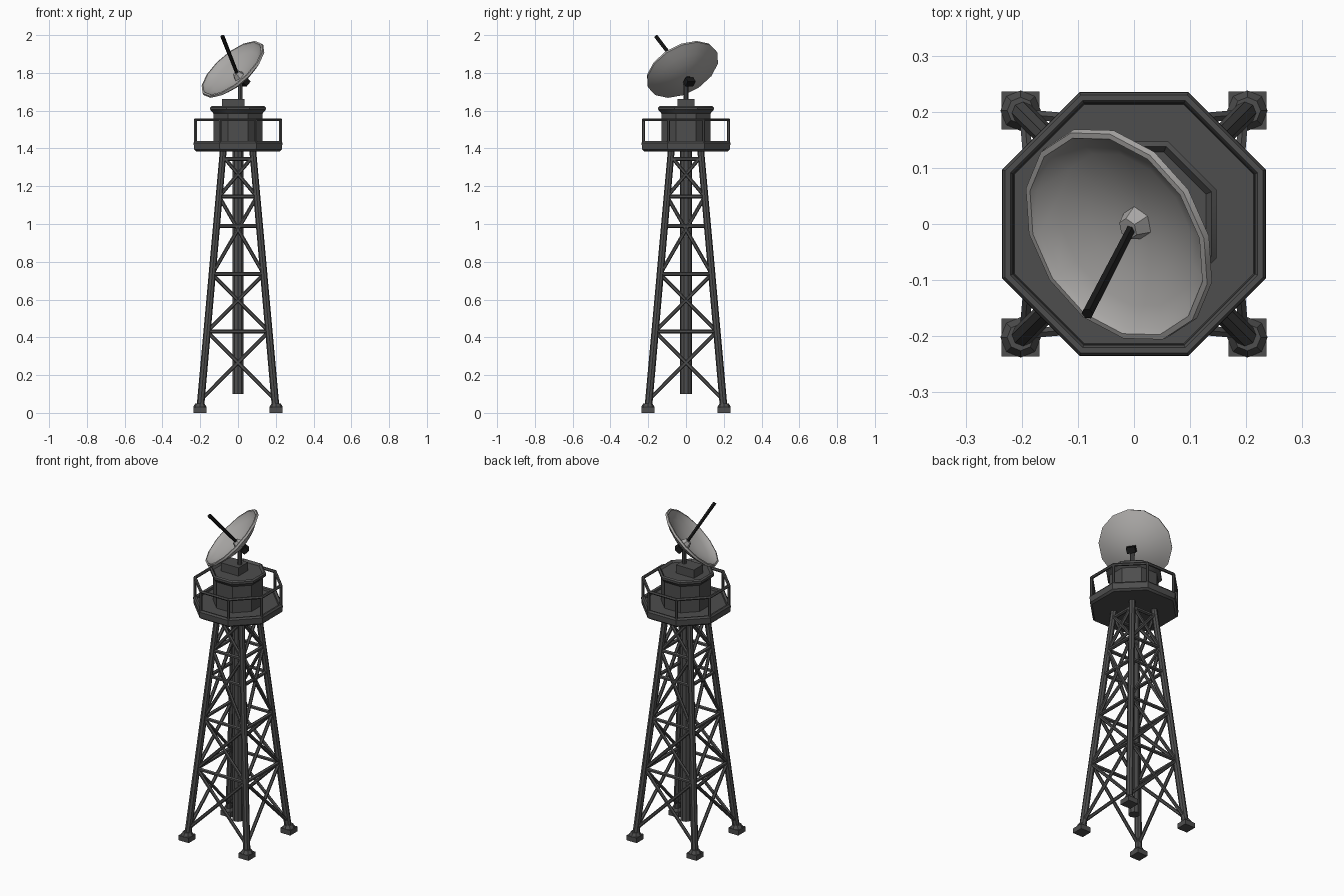
import bpy, bmesh, math
from mathutils import Vector, Matrix

if "Cube" in bpy.data.objects:
    bpy.data.objects.remove(bpy.data.objects["Cube"])

def material(name, c):
    m = bpy.data.materials.new(name)
    m.diffuse_color = (*c, 1)
    m.use_nodes = True
    m.node_tree.nodes["Principled BSDF"].inputs["Base Color"].default_value = m.diffuse_color
    return m

STEEL = material("dark grey steel", (0.075, 0.075, 0.075))
DISH = material("light grey dish", (0.40, 0.39, 0.38))
BLACK = material("black feed", (0.010, 0.010, 0.010))

def finish(name, bm, mat, angle=35):
    bmesh.ops.recalc_face_normals(bm, faces=bm.faces)
    me = bpy.data.meshes.new(name)
    bm.to_mesh(me)
    bm.free()
    me.materials.append(mat)
    ob = bpy.data.objects.new(name, me)
    bpy.context.collection.objects.link(ob)
    bpy.ops.object.select_all(action='DESELECT')
    ob.select_set(True)
    bpy.context.view_layer.objects.active = ob
    bpy.ops.object.shade_smooth_by_angle(angle=math.radians(angle))
    return ob

def rod(bm, a, b, r, r2=None, sides=6):
    a, b = Vector(a), Vector(b)
    d = b - a
    M = Matrix.Translation((a + b) / 2) @ d.to_track_quat('Z', 'Y').to_matrix().to_4x4()
    bmesh.ops.create_cone(bm, cap_ends=True, segments=sides, radius1=r,
                          radius2=r if r2 is None else r2, depth=d.length, matrix=M)

def box(bm, centre, size, rot=Matrix()):
    bmesh.ops.create_cube(bm, size=1, matrix=Matrix.Translation(centre) @ rot @ Matrix.Diagonal((*size, 1)))

def lathe(bm, profile, sides, M=Matrix(), phase=0.5, closed=False):
    """Revolve (radius, height) points; radius 0 becomes a pole."""
    rings = []
    for r, z in profile:
        if r == 0:
            rings.append([bm.verts.new(M @ Vector((0, 0, z)))] * sides)
        else:
            rings.append([bm.verts.new(M @ Vector((r * math.cos((i + phase) * math.tau / sides),
                          r * math.sin((i + phase) * math.tau / sides), z))) for i in range(sides)])
    pairs = list(zip(rings, rings[1:])) + ([(rings[-1], rings[0])] if closed else [])
    for p, q in pairs:
        for i in range(sides):
            j = (i + 1) % sides
            vs = list(dict.fromkeys([p[i], p[j], q[j], q[i]]))
            if len(vs) > 2:
                bm.faces.new(vs)

def half(z):                       # half width of the tapering tower
    return 0.202 + (0.078 - 0.202) * z / 1.39

def corner(k, z):
    h = half(z)
    return Vector([(h, h, z), (-h, h, z), (-h, -h, z), (h, -h, z)][k % 4])

# legs and feet
bm = bmesh.new()
for k in range(4):
    rod(bm, corner(k, 0.03), corner(k, 1.40), 0.020, 0.018, 8)
finish("tower_legs", bm, STEEL)
bm = bmesh.new()
for k in range(4):
    c = corner(k, 0)
    box(bm, (c.x, c.y, 0.015), (0.068, 0.068, 0.03))
    rod(bm, (c.x, c.y, 0.03), (c.x, c.y, 0.05), 0.036, 0.024, 8)
finish("feet", bm, STEEL)

# horizontal ties and crossed braces on the four sides
bm = bmesh.new()
for k in range(4):
    for z in (0.43, 0.735, 0.99, 1.145, 1.345):
        rod(bm, corner(k, z), corner(k + 1, z), 0.011)
    for lo, hi in ((0.07, 0.43), (0.43, 0.735), (0.735, 1.145), (1.145, 1.36)):
        rod(bm, corner(k, lo), corner(k + 1, hi), 0.010)
        rod(bm, corner(k + 1, lo), corner(k, hi), 0.010)
finish("braces", bm, STEEL)

# central service column
bm = bmesh.new()
rod(bm, (0, 0, 0.10), (0, 0, 1.41), 0.032, sides=10)
finish("central_column", bm, STEEL)

# octagonal platform with a raised lip
K = 1 / math.cos(math.pi / 8)
bm = bmesh.new()
lathe(bm, [(0, 1.385), (0.222 * K, 1.385), (0.233 * K, 1.395), (0.235 * K, 1.43),
           (0.228 * K, 1.440), (0.215 * K, 1.437), (0.213 * K, 1.425), (0, 1.425)], 8)
finish("platform", bm, STEEL)

# railing
bm = bmesh.new()
lathe(bm, [((0.225 + 0.009 * math.cos(a)) * K, 1.552 + 0.009 * math.sin(a))
           for a in (i * math.tau / 6 for i in range(6))], 8, closed=True)
for i in range(8):
    a = (i + 0.5) * math.tau / 8
    x, y = 0.225 * K * math.cos(a), 0.225 * K * math.sin(a)
    rod(bm, (x, y, 1.43), (x, y, 1.552), 0.008)
finish("railing", bm, STEEL)

# octagonal cabin with overhanging roof
bm = bmesh.new()
lathe(bm, [(0, 1.42), (0.130 * K, 1.42), (0.130 * K, 1.585), (0.147 * K, 1.605),
           (0.147 * K, 1.618), (0.138 * K, 1.625), (0.128 * K, 1.612), (0, 1.612)], 8)
finish("cabin", bm, STEEL)

# dish frame: opening points left, forward and up
N = Vector((-0.60, -0.39, 0.70)).normalized()
RIM = Vector((-0.030, -0.021, 1.822))
Q = N.to_track_quat('Z', 'Y').to_matrix().to_4x4()
DEPTH = 0.062
base = RIM - N * DEPTH

# mount: pedestal, mast and tilting bracket
bm = bmesh.new()
box(bm, (-0.025, 0, 1.635), (0.12, 0.09, 0.055))
rod(bm, (0.012, 0, 1.61), (0.012, 0, 1.75), 0.013, sides=8)
finish("mast", bm, STEEL)
bm = bmesh.new()
rod(bm, base - N * 0.045, base + N * 0.004, 0.016, sides=8)
box(bm, (0.034, 0.018, 1.752), (0.05, 0.035, 0.03), Q)
finish("tilt_bracket", bm, BLACK)

# dish shell with a rolled rim
R = 0.200
inner = [(R * t, DEPTH * (t * t - 1)) for t in (0.25, 0.5, 0.75, 0.93)]
outer = [(r, z - 0.012) for r, z in reversed(inner)]
bm = bmesh.new()
lathe(bm, [(0, -DEPTH)] + inner + [(0.194, 0.003), (0.204, 0.002), (0.206, -0.010)]
      + outer + [(0, -DEPTH - 0.012)], 14, Matrix.Translation(RIM) @ Q)
finish("dish", bm, DISH, 40)

# hub and feed arm
bm = bmesh.new()
rod(bm, base - N * 0.004, base + N * 0.03, 0.034, 0.020, 6)
finish("feed_hub", bm, DISH)
bm = bmesh.new()
rod(bm, base + N * 0.015, (-0.083, -0.160, 1.995), 0.009, 0.011, 6)
finish("feed_arm", bm, BLACK)
